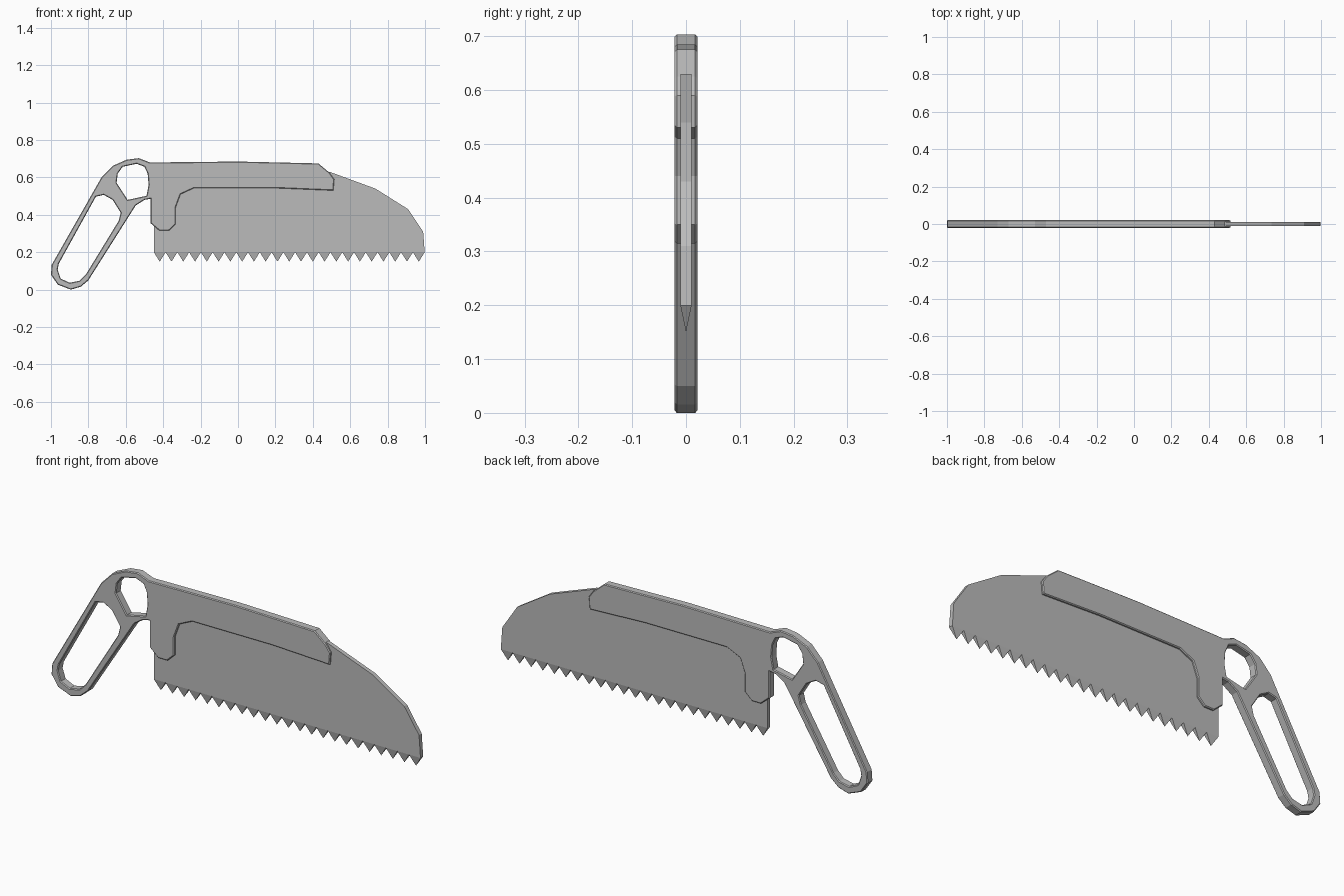
import bpy
import bmesh
from math import pi

cube = bpy.data.objects.get("Cube")
if cube:
    bpy.data.objects.remove(cube, do_unlink=True)

steel = bpy.data.materials.new("plain grey")
steel.use_nodes = True
grey = (0.5, 0.5, 0.5, 1)
steel.diffuse_color = grey
steel.node_tree.nodes["Principled BSDF"].inputs["Base Color"].default_value = grey


def plate(name, outlines, half, chamfer=0.0):
    """Flat plate from x-z outlines (first is the rim, the rest are holes)."""
    curve = bpy.data.curves.new(name, "CURVE")
    curve.dimensions = "2D"
    curve.fill_mode = "BOTH"
    curve.extrude = half - chamfer
    curve.bevel_depth = chamfer
    curve.bevel_resolution = 0
    curve.offset = -chamfer
    for points in outlines:
        spline = curve.splines.new("POLY")
        spline.points.add(len(points) - 1)
        for point, (x, z) in zip(spline.points, points):
            point.co = (x, z, 0, 1)
        spline.use_cyclic_u = True
    curve.materials.append(steel)
    obj = bpy.data.objects.new(name, curve)
    obj.rotation_euler.x = pi / 2
    bpy.context.collection.objects.link(obj)
    bpy.ops.object.select_all(action="DESELECT")
    obj.select_set(True)
    bpy.context.view_layer.objects.active = obj
    bpy.ops.object.convert(target="MESH")
    bpy.ops.object.shade_flat()


# Handle and spine in one frame, with a finger hole and a long grip hole
rim = [(-.47, .68), (0, .685), (.43, .675), (.49, .625), (.515, .59),
       (.51, .53), (.2, .543), (-.235, .543), (-.307, .51), (-.333, .44),
       (-.333, .35), (-.37, .315), (-.42, .315), (-.467, .355), (-.467, .486),
       (-.5, .48), (-.547, .45), (-.8, .05), (-.84, .016), (-.894, 0),
       (-.964, .027), (-1, .08), (-.996, .133), (-.73, .6), (-.67, .662),
       (-.595, .695), (-.53, .703)]
finger_hole = [(-.643, .62), (-.617, .657), (-.542, .673), (-.5, .657),
               (-.483, .62), (-.478, .56), (-.489, .502), (-.59, .48),
               (-.649, .571)]
grip_hole = [(-.76, .497), (-.718, .507), (-.67, .48), (-.627, .411),
             (-.638, .368), (-.814, .08), (-.846, .048), (-.9, .037),
             (-.948, .059), (-.964, .107), (-.958, .139)]
plate("handle_frame", [rim, finger_hole, grip_hole], 0.021, 0.004)

# Blade, seated inside the spine
left, right, base = -0.45, 0.998, 0.2
blade = [(left, base), (right, base), (.99, .31), (.91, .43), (.735, .54),
         (.49, .63), (left, .63)]
plate("blade", [blade], 0.0105)

# Row of teeth: each a pyramid pointing down
count = 23
step = (right - left) / count
bm = bmesh.new()
for i in range(count):
    x = left + i * step
    tip = bm.verts.new((x + step / 2, 0, base - 0.05))
    top = [bm.verts.new((x + dx, y, base)) for dx, y in
           ((0, -.0105), (step, -.0105), (step, .0105), (0, .0105))]
    bm.faces.new(top)
    for a, b in zip(top, top[1:] + top[:1]):
        bm.faces.new((b, a, tip))
mesh = bpy.data.meshes.new("teeth")
bm.to_mesh(mesh)
bm.free()
mesh.materials.append(steel)
bpy.context.collection.objects.link(bpy.data.objects.new("teeth", mesh))
